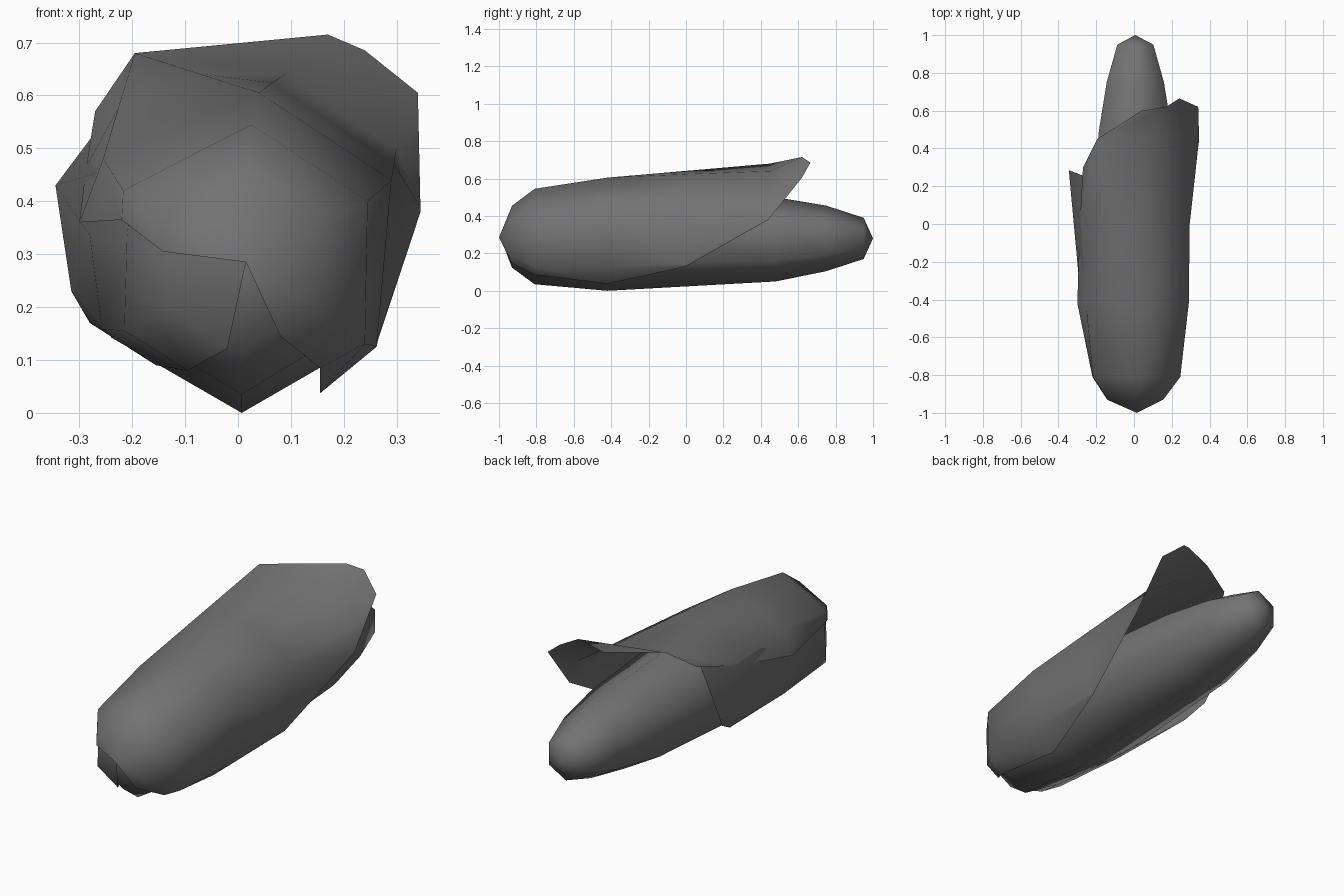
import bpy, bmesh, math

if "Cube" in bpy.data.objects:
    bpy.data.objects.remove(bpy.data.objects["Cube"])


def grey(name, v):
    mat = bpy.data.materials.new(name)
    mat.diffuse_color = (v, v, v, 1)
    mat.use_nodes = True
    mat.node_tree.nodes["Principled BSDF"].inputs["Base Color"].default_value = mat.diffuse_color
    return mat


def loft(name, rows, mat, closed=False):
    """Skin quads between rows of points; None leaves a gap, coincident points merge."""
    bm = bmesh.new()
    grid = [[bm.verts.new(p) if p else None for p in row] for row in rows]
    n = len(rows[0])
    for a, b in zip(grid, grid[1:]):
        for i in range(n if closed else n - 1):
            j = (i + 1) % n
            quad = (a[i], b[i], b[j], a[j])
            if all(quad):
                bm.faces.new(quad)
    bmesh.ops.remove_doubles(bm, verts=bm.verts, dist=0.0005)
    loose = [v for v in bm.verts if not v.link_faces]
    bmesh.ops.delete(bm, geom=loose, context='VERTS')
    bmesh.ops.recalc_face_normals(bm, faces=bm.faces)
    mesh = bpy.data.meshes.new(name)
    bm.to_mesh(mesh)
    bm.free()
    for f in mesh.polygons:
        f.use_smooth = True
    mesh.materials.append(mat)
    obj = bpy.data.objects.new(name, mesh)
    bpy.context.collection.objects.link(obj)
    return obj


def section(y, *xz):
    return [(x, y, z) for x, z in xz]


dark = grey("dark_grey", .17)

# Six-sided cob: (y, radius, centre z, width factor)
stations = [(-.985, 0, .285, 1), (-.925, .165, .285, .9), (-.81, .25, .285, .95),
            (-.42, .285, .285, 1), (.48, .225, .275, 1), (.75, .175, .28, 1),
            (.95, .11, .28, 1), (1, 0, .28, 1)]
cob = [[(.007 + w * r * math.sin(k * math.pi / 3), y, z + r * math.cos(k * math.pi / 3))
        for k in range(6)] for y, r, z, w in stations]
loft("cob", cob, dark, closed=True)

# Large husk leaf over the top and right, flaring to a tip
loft("large_husk_leaf", [
    [(.015, -1, .285)] * 7,
    section(-.93, (-.142, .305), (-.138, .375), (.015, .455), (.015, .455),
            (.155, .375), (.15, .19), (.08, .145)),
    section(-.81, (-.22, .365), (-.217, .42), (.025, .545), (.025, .545),
            (.245, .4), (.24, .13), (.155, .085)),
    section(-.42, (-.3, .36), (-.255, .48), (.04, .605), (.04, .605),
            (.29, .44), (.262, .125), (.155, .037)),
    section(0, (-.287, .465), (-.226, .577), (-.073, .641), (.064, .624),
            (.295, .47), (.266, .145), (.262, .13)),
    [(-.27, .3, .57), (-.195, .45, .68), (-.195, .45, .68), (.09, .45, .64), (.3, .45, .5),
     (.344, .445, .39), (.345, .44, .38)],
    [None, None, (.04, .6, .675), (.17, .62, .715), (.24, .665, .685),
     (.34, .62, .605), (.34, .62, .605)],
], dark)

# Smaller husk leaf low on the left, tucked under the large one
loft("small_husk_leaf", [
    [(.015, -.992, .285)] * 4,
    section(-.93, (-.124, .36), (-.132, .3), (-.135, .2), (-.02, .122)),
    section(-.81, (-.203, .4), (-.21, .33), (-.215, .155), (-.095, .08)),
    section(-.42, (-.245, .46), (-.28, .335), (-.257, .158), (-.155, .09)),
    [(-.255, .25, .55), (-.345, .285, .43), (-.315, .16, .23), (-.28, .05, .17)],
], dark)
